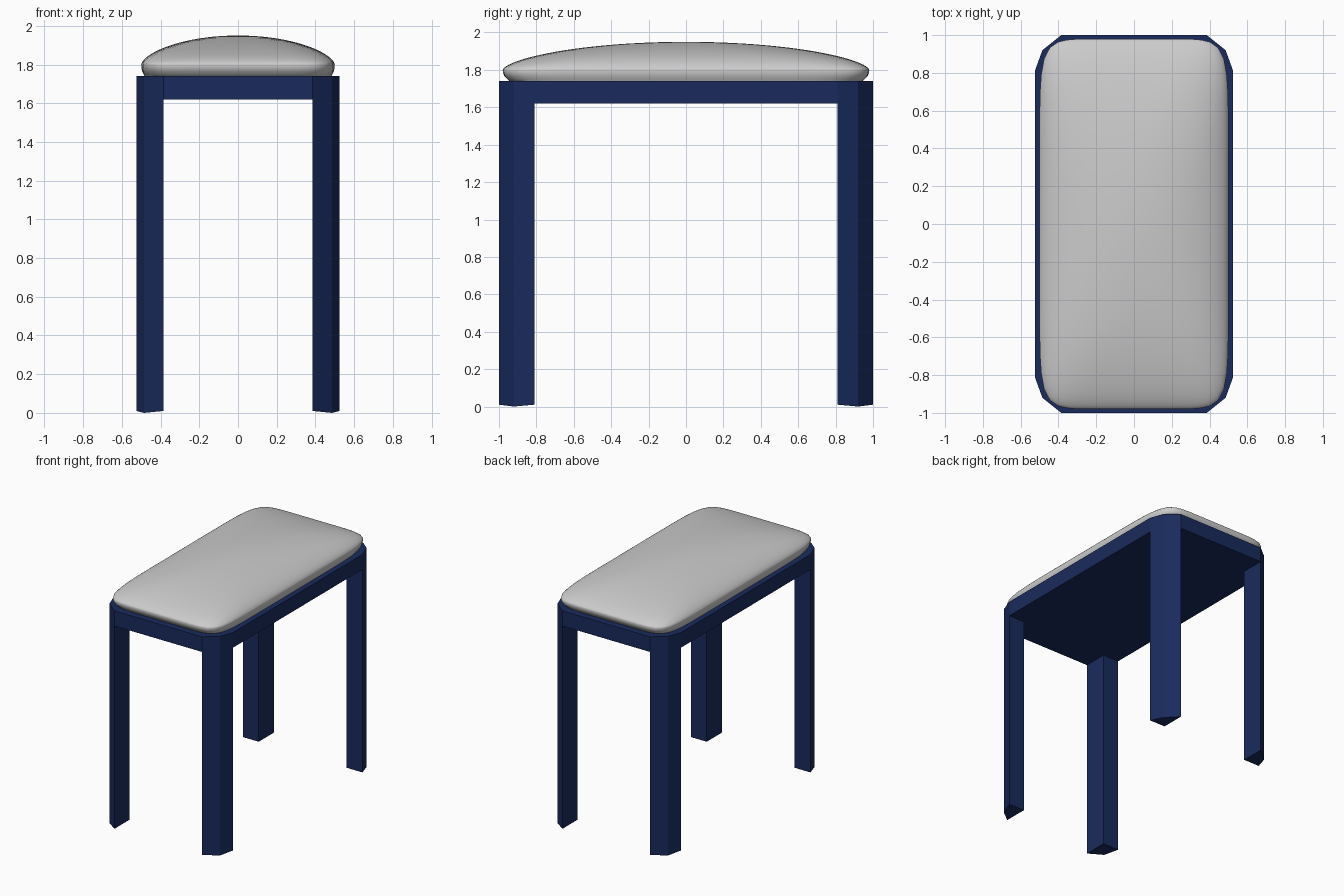
import bpy, bmesh, math

if "Cube" in bpy.data.objects:
    bpy.data.objects.remove(bpy.data.objects["Cube"])

navy = bpy.data.materials.new("navy")
navy.diffuse_color = (0.010, 0.024, 0.11, 1)
navy.use_nodes = True
navy.node_tree.nodes["Principled BSDF"].inputs["Base Color"].default_value = navy.diffuse_color

SEAT_Z, APRON_Z = 1.74, 1.62
# Faceted outer corner, from the long side round to the short side
CORNER = [(0.525, 0.81), (0.485, 0.92), (0.385, 1.0)]
INNER = (0.385, 0.81)


def finish(bm, name, material=None):
    bmesh.ops.recalc_face_normals(bm, faces=bm.faces)
    mesh = bpy.data.meshes.new(name)
    bm.to_mesh(mesh)
    bm.free()
    obj = bpy.data.objects.new(name, mesh)
    bpy.context.collection.objects.link(obj)
    if material:
        mesh.materials.append(material)
    return obj


def loft(bm, rings):
    """Skin a stack of equal-length rings and cap both ends."""
    loops = [[bm.verts.new(p) for p in ring] for ring in rings]
    for a, b in zip(loops, loops[1:]):
        for i in range(len(a)):
            j = (i + 1) % len(a)
            bm.faces.new((a[i], a[j], b[j], b[i]))
    bm.faces.new(loops[0])
    bm.faces.new(loops[-1])


# Seat frame: flat board with faceted corners
outline = (CORNER
           + [(-x, y) for x, y in reversed(CORNER)]
           + [(-x, -y) for x, y in CORNER]
           + [(x, -y) for x, y in reversed(CORNER)])
bm = bmesh.new()
loft(bm, [[(x, y, z) for x, y in outline] for z in (APRON_Z, SEAT_Z)])
finish(bm, "seat_frame", navy)

# Legs: corner section, the foot dips slightly at its outer edge
for sy, end in ((-1, "front"), (1, "back")):
    for sx, side in ((-1, "left"), (1, "right")):
        section = [(sx * x, sy * y) for x, y in CORNER + [INNER]]
        foot = [0.01, 0.0, 0.01, 0.01]
        bm = bmesh.new()
        loft(bm, [[(x, y, z) for (x, y), z in zip(section, foot)],
                  [(x, y, APRON_Z) for x, y in section]])
        finish(bm, f"{end}_{side}_leg", navy)

# Cushion: domed pad of superellipse rings, rounder towards the crown
HALF_X, HALF_Y, BELLY_Z, RISE = 0.50, 0.98, 1.80, 0.15
SEGMENTS, STEPS = 96, 24


def cushion_ring(s, z, n):
    ring = []
    for i in range(SEGMENTS):
        a = 2 * math.pi * (i + 0.5) / SEGMENTS
        c, d = math.cos(a), math.sin(a)
        r = s / (abs(c) ** n + abs(d) ** n) ** (1 / n)
        ring.append((HALF_X * r * c, HALF_Y * r * d, z))
    return ring


rings = [cushion_ring(s, z, 9) for s, z in
         ((0.96, 1.735), (0.975, 1.75), (0.99, 1.765), (0.998, 1.782))]
for k in range(STEPS):
    s = math.cos(math.pi / 2 * k / STEPS)
    rings.append(cushion_ring(s, BELLY_Z + RISE * (1 - s * s) ** 0.62, 2 + 7 * s ** 3))
bm = bmesh.new()
loft(bm, rings)
cushion = finish(bm, "cushion")
bpy.context.view_layer.objects.active = cushion
cushion.select_set(True)
bpy.ops.object.shade_smooth_by_angle(angle=math.radians(50))
